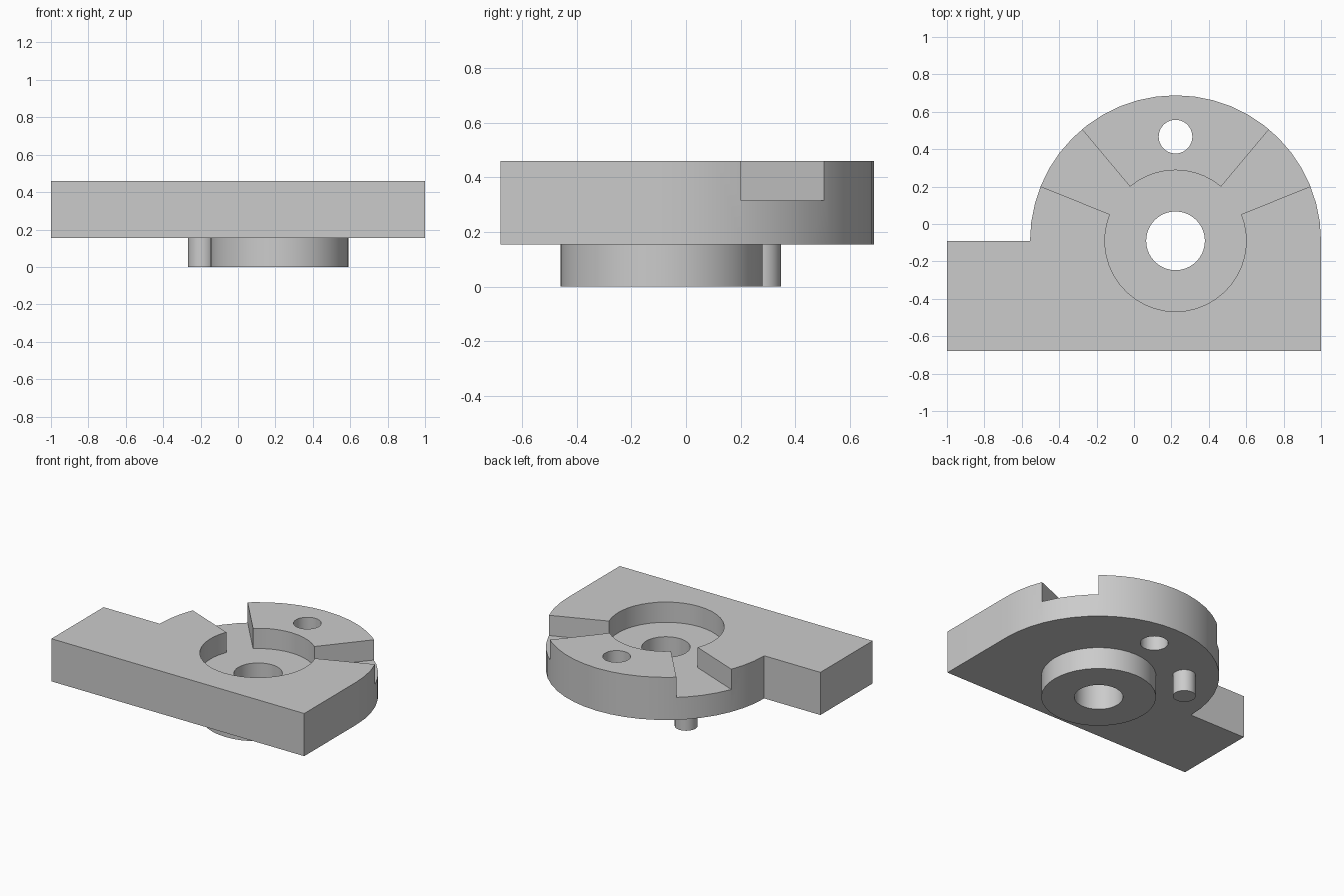
import bpy, bmesh
from math import cos, sin, radians

cube = bpy.data.objects.get("Cube")
if cube:
    bpy.data.objects.remove(cube, do_unlink=True)

CX, CY = 0.222, -0.09              # common axis of dome, recess, boss and bore
BOTTOM, FLOOR, TOP = 0.155, 0.315, 0.46
DOME_R, RECESS_R = 0.778, 0.378

grey = bpy.data.materials.new("plain grey")
grey.use_nodes = True
colour = (0.6, 0.6, 0.6, 1)
grey.diffuse_color = colour
grey.node_tree.nodes["Principled BSDF"].inputs["Base Color"].default_value = colour


def polar(r, deg):
    return CX + r * cos(radians(deg)), CY + r * sin(radians(deg))


def arc(r, start, end, steps):
    return [polar(r, start + (end - start) * i / steps) for i in range(steps + 1)]


def circle(x, y, r, n=40):
    return [(x + r * cos(radians(360 * i / n)), y + r * sin(radians(360 * i / n)))
            for i in range(n)]


def extrude(name, points, z0, z1):
    """Prism from a counter-clockwise outline."""
    bm = bmesh.new()
    face = bm.faces.new([bm.verts.new((x, y, z0)) for x, y in points])
    top = bmesh.ops.extrude_face_region(bm, geom=[face])["geom"]
    bmesh.ops.translate(bm, vec=(0, 0, z1 - z0),
                        verts=[v for v in top if isinstance(v, bmesh.types.BMVert)])
    bmesh.ops.recalc_face_normals(bm, faces=bm.faces)
    mesh = bpy.data.meshes.new(name)
    bm.to_mesh(mesh)
    bm.free()
    mesh.materials.append(grey)
    obj = bpy.data.objects.new(name, mesh)
    bpy.context.collection.objects.link(obj)
    return obj


def activate(obj):
    bpy.ops.object.select_all(action="DESELECT")
    obj.select_set(True)
    bpy.context.view_layer.objects.active = obj


def combine(obj, tool, operation):
    """Apply a boolean and discard the tool."""
    mod = obj.modifiers.new("boolean", "BOOLEAN")
    mod.operation, mod.solver, mod.object = operation, "EXACT", tool
    activate(obj)
    bpy.ops.object.modifier_apply(modifier=mod.name)
    bpy.data.objects.remove(tool, do_unlink=True)


# Plate: rectangular bar with a half-round dome behind it
outline = [(-1, -0.68), (1, -0.68)] + arc(DOME_R, 0, 180, 24) + [(-1, CY)]
body = extrude("mounting_plate", outline, BOTTOM, TOP)

# Round recess with two radial slots breaking out through the dome
SLOT_R = 0.95
recess = (arc(SLOT_R, 22, 50, 4) + arc(RECESS_R, 50, 130, 10)
          + arc(SLOT_R, 130, 158, 4) + arc(RECESS_R, 158, 382, 26))
combine(body, extrude("recess_cutter", recess, FLOOR, TOP + 0.1), "DIFFERENCE")

# Round boss under the plate
combine(body, extrude("boss", circle(CX, CY, 0.37), 0, BOTTOM + 0.05), "UNION")

# Locating pin under the left-hand slot
combine(body, extrude("pin", circle(-0.193, 0.274, 0.074, 32), 0, BOTTOM + 0.05), "UNION")

# Central bore and small hole in the dome
for x, y, r in ((CX, CY, 0.157), (CX, 0.467, 0.09)):
    combine(body, extrude("hole_cutter", circle(x, y, r), -0.1, TOP + 0.1), "DIFFERENCE")

activate(body)
bpy.ops.object.shade_smooth_by_angle(angle=radians(30))
